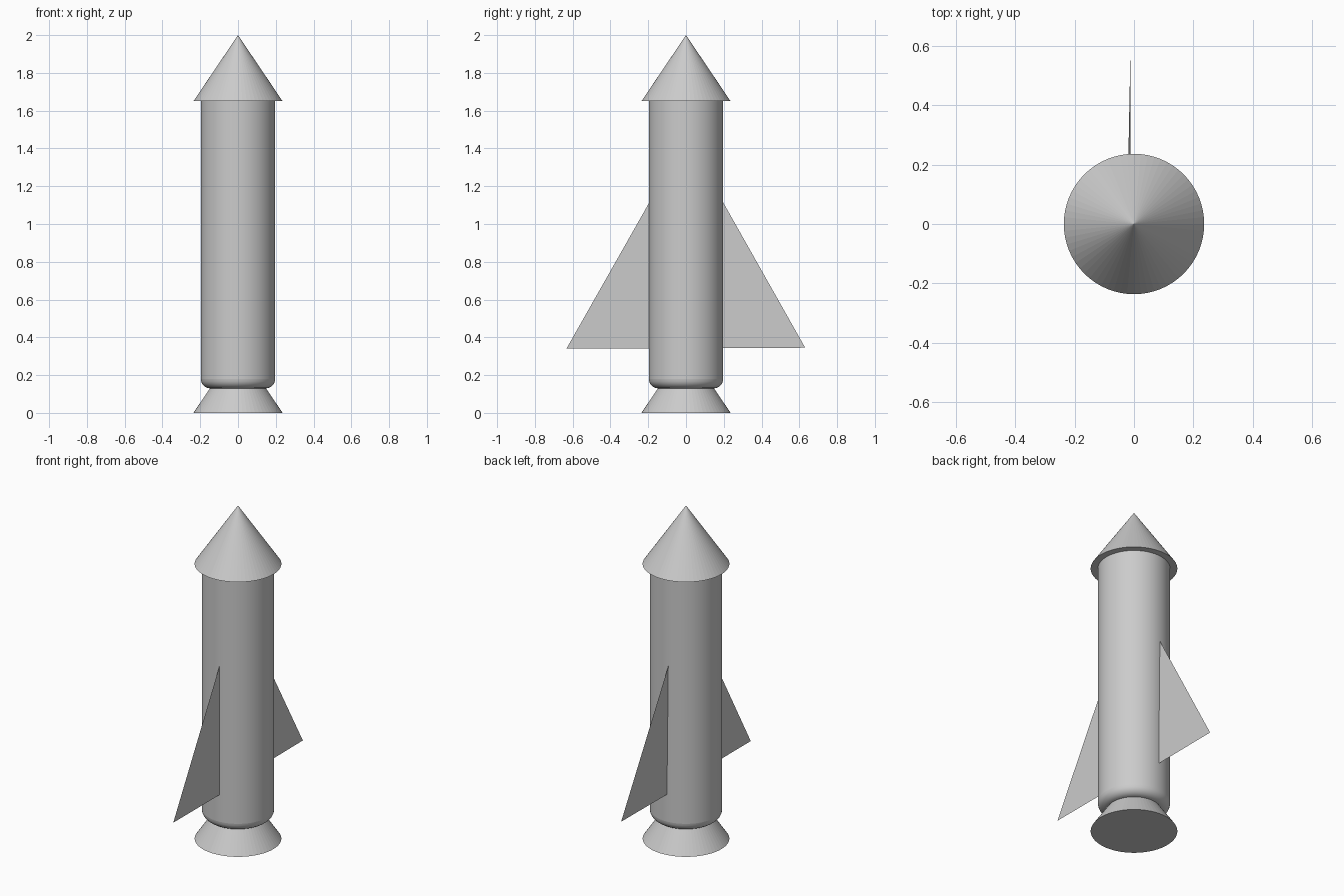
import bpy, bmesh, math

if "Cube" in bpy.data.objects:
    bpy.data.objects.remove(bpy.data.objects["Cube"])

SIDES = 64


def cone(name, radius, z0, z1):
    bpy.ops.mesh.primitive_cone_add(vertices=SIDES, radius1=radius, radius2=0,
                                    depth=z1 - z0, location=(0, 0, (z0 + z1) / 2))
    bpy.context.object.name = name
    return bpy.context.object


def fin(name, corners):
    mesh = bpy.data.meshes.new(name)
    mesh.from_pydata(corners, [], [range(len(corners))])
    obj = bpy.data.objects.new(name, mesh)
    bpy.context.collection.objects.link(obj)
    return obj


# Body: cylinder with rounded rims
bottom, top = 0.13, 1.70
bpy.ops.mesh.primitive_cylinder_add(vertices=SIDES, radius=0.197, depth=top - bottom,
                                    location=(0, 0, (top + bottom) / 2))
body = bpy.context.object
body.name = "body"
bevel = body.modifiers.new("rounded_rims", 'BEVEL')
bevel.width = 0.05
bevel.segments = 6
bevel.limit_method = 'ANGLE'
bevel.angle_limit = math.radians(40)
bpy.ops.object.shade_smooth_by_angle(angle=math.radians(30))

# Nose and engine nozzle share the same cone
cone("nose_cone", 0.236, 1.65, 2.0)
cone("engine_nozzle", 0.236, 0.0, 0.35)

# Thin flat fins, rooted inside the body; the back one leans very slightly
fin("front_fin", [(0.013, -0.12, 0.34), (0.013, -0.633, 0.34), (0.013, -0.12, 1.245)])
fin("back_fin", [(-0.011, 0.12, 0.342), (-0.011, 0.631, 0.345), (-0.021, 0.12, 1.25)])
